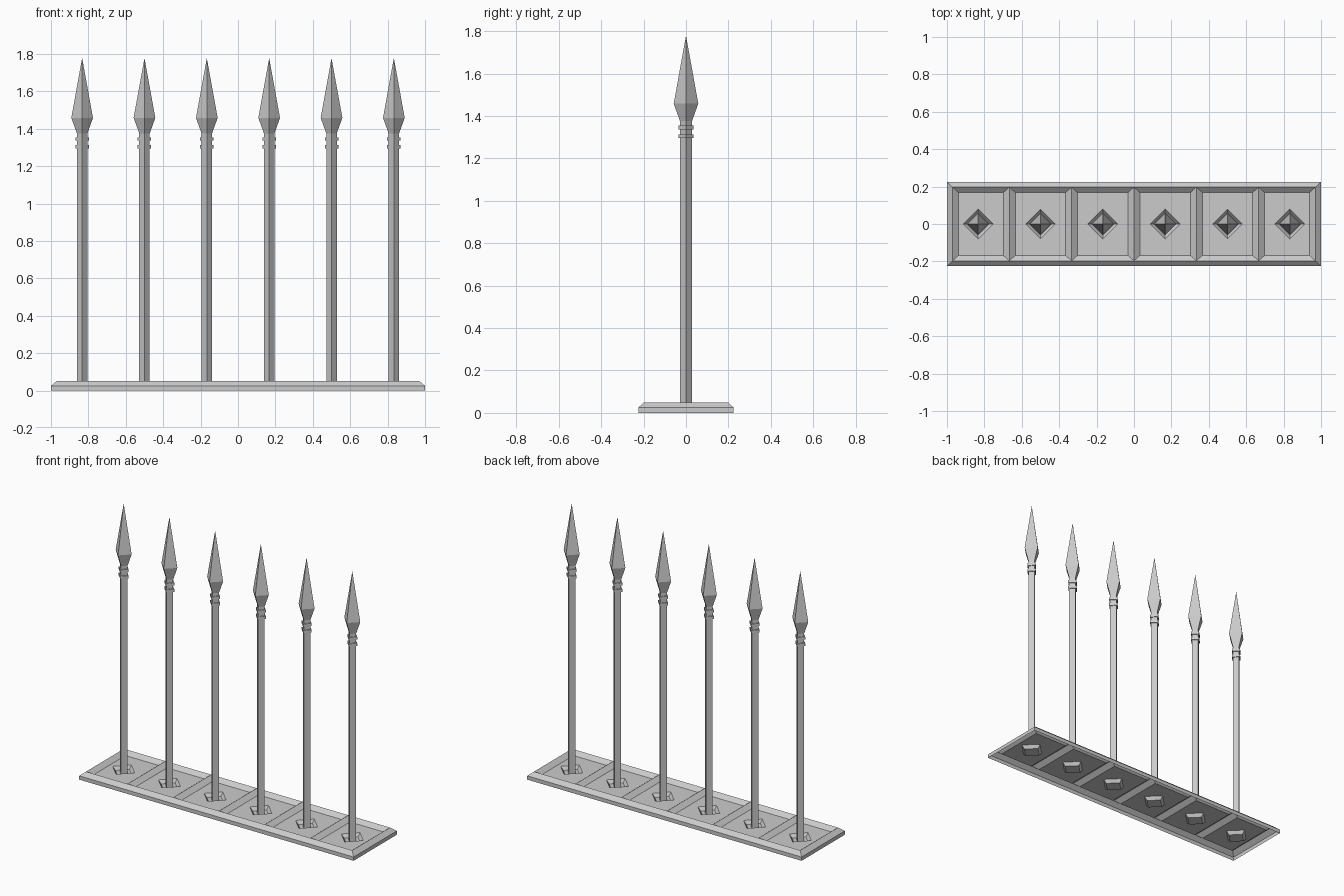
import bpy, bmesh, math

if "Cube" in bpy.data.objects:
    bpy.data.objects.remove(bpy.data.objects["Cube"])

steel = bpy.data.materials.new("grey_steel")
steel.diffuse_color = (0.6, 0.6, 0.6, 1)
steel.use_nodes = True
steel.node_tree.nodes["Principled BSDF"].inputs["Base Color"].default_value = steel.diffuse_color

SPACING = 1 / 3
CENTRES = [-5 / 6 + SPACING * i for i in range(6)]


def finish(bm, name):
    bmesh.ops.remove_doubles(bm, verts=bm.verts, dist=1e-5)
    mesh = bpy.data.meshes.new(name)
    bm.to_mesh(mesh)
    bm.free()
    mesh.materials.append(steel)
    obj = bpy.data.objects.new(name, mesh)
    bpy.context.collection.objects.link(obj)
    return obj


def rect(bm, x0, x1, y, z):
    return [bm.verts.new(p) for p in ((x0, -y, z), (x1, -y, z), (x1, y, z), (x0, y, z))]


def diamond(bm, x, r, z):
    return [bm.verts.new((x + r * math.cos(a), r * math.sin(a), z))
            for a in (math.pi / 2 * (i - 1) for i in range(4))]


def bridge(bm, a, b):
    for i in range(4):
        j = (i + 1) % 4
        bm.faces.new((a[i], a[j], b[j], b[i]))


# Base tray: thin shell with ridged border, ridged dividers and sunken sockets
bm = bmesh.new()
foot = rect(bm, -1, 1, 0.225, 0)
shoulder = rect(bm, -1, 1, 0.225, 0.025)
crest = rect(bm, -0.97, 0.97, 0.197, 0.05)
bridge(bm, foot, shoulder)
bridge(bm, shoulder, crest)
for c in CENTRES:
    x0 = max(c - SPACING / 2, -0.97)
    x1 = min(c + SPACING / 2, 0.97)
    ridge = rect(bm, x0, x1, 0.197, 0.05)
    panel = rect(bm, x0 + 0.032, x1 - 0.032, 0.168, 0.025)
    rim = diamond(bm, c, 0.08, 0.025)
    floor = diamond(bm, c, 0.06, 0.003)
    bridge(bm, ridge, panel)
    for i in range(4):
        j = (i + 1) % 4
        bm.faces.new((panel[i], panel[j], rim[i]))
        bm.faces.new((panel[j], rim[j], rim[i]))
    bridge(bm, rim, floor)
    bm.faces.new(floor)
finish(bm, "base_tray")


def spear_part(name, x, profile):
    """Four-sided solid from (radius, height) pairs; radius 0 makes a tip."""
    bm = bmesh.new()
    rings = [diamond(bm, x, r, z) for r, z in profile if r > 0]
    for a, b in zip(rings, rings[1:]):
        bridge(bm, a, b)
    bm.faces.new(rings[0][::-1])
    if profile[-1][0] == 0:
        tip = bm.verts.new((x, 0, profile[-1][1]))
        for i in range(4):
            bm.faces.new((rings[-1][i], rings[-1][(i + 1) % 4], tip))
    else:
        bm.faces.new(rings[-1])
    finish(bm, name)


# Spears: shaft, two collars and a pointed head each
for n, c in enumerate(CENTRES, 1):
    spear_part(f"shaft_{n}", c, [(0.028, 0.003), (0.028, 1.375)])
    spear_part(f"lower_collar_{n}", c, [(0.036, 1.295), (0.036, 1.312)])
    spear_part(f"upper_collar_{n}", c, [(0.036, 1.336), (0.036, 1.354)])
    spear_part(f"spear_head_{n}", c, [(0.028, 1.375), (0.058, 1.458), (0, 1.778)])
